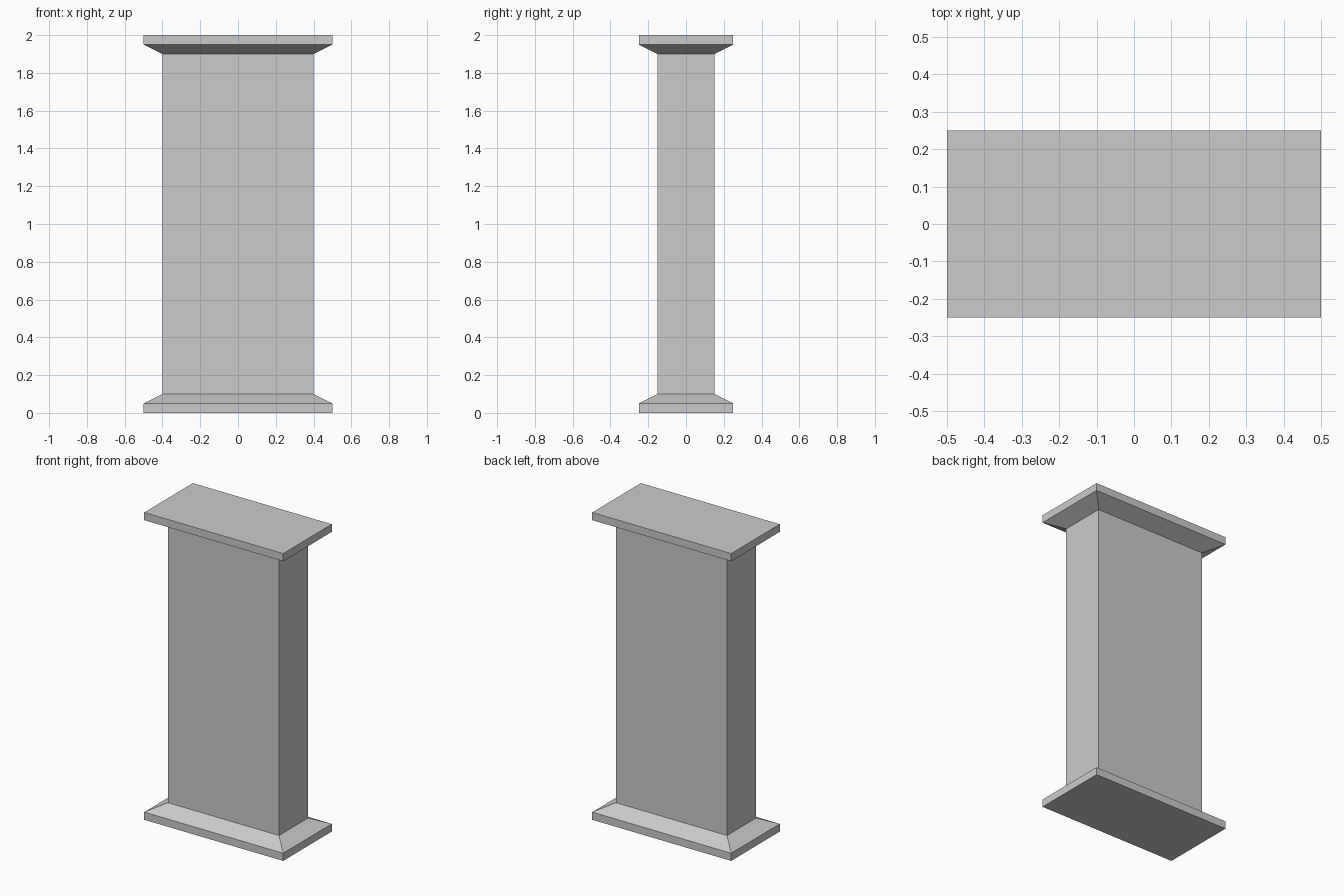
import bpy
import bmesh

if "Cube" in bpy.data.objects:
    bpy.data.objects.remove(bpy.data.objects["Cube"])


def lofted_block(name, sections):
    """Stack of centred rectangles (half_x, half_y, z), skinned and capped."""
    bm = bmesh.new()
    rings = [[bm.verts.new((sx * hx, sy * hy, z))
              for sx, sy in ((-1, -1), (1, -1), (1, 1), (-1, 1))]
             for hx, hy, z in sections]
    for low, high in zip(rings, rings[1:]):
        for i in range(4):
            j = (i + 1) % 4
            bm.faces.new((low[i], low[j], high[j], high[i]))
    bm.faces.new(rings[0][::-1])
    bm.faces.new(rings[-1])
    mesh = bpy.data.meshes.new(name)
    bm.to_mesh(mesh)
    bm.free()
    obj = bpy.data.objects.new(name, mesh)
    bpy.context.collection.objects.link(obj)
    return obj


# One continuous pillar: plinth, sloped shoulder, shaft, mirrored capital
HEIGHT = 2.0
base = [(0.5, 0.25, 0.0), (0.5, 0.25, 0.05), (0.4, 0.15, 0.1)]
capital = [(hx, hy, HEIGHT - z) for hx, hy, z in reversed(base)]
lofted_block("pillar", base + capital)
